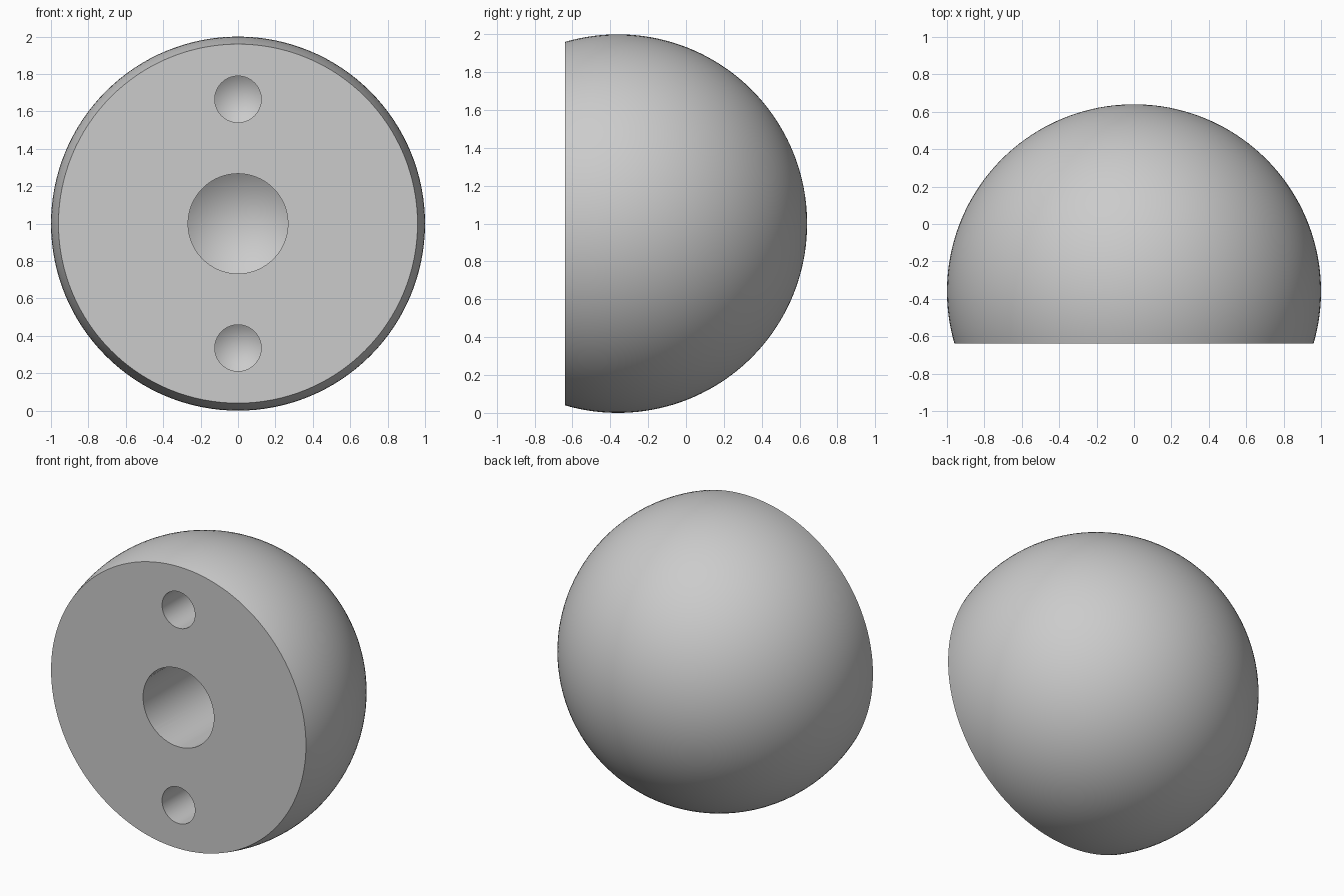
import bpy, bmesh
from math import pi, sin, cos, asin
from mathutils import Vector

cube = bpy.data.objects.get("Cube")
if cube:
    bpy.data.objects.remove(cube, do_unlink=True)

FRONT = -0.64      # flat front face
CENTRE = -0.36     # centre of the ball
HEIGHT = 1.0

grey = bpy.data.materials.new("plain grey")
grey.use_nodes = True
colour = (0.6, 0.6, 0.6, 1)
grey.diffuse_color = colour
grey.node_tree.nodes["Principled BSDF"].inputs["Base Color"].default_value = colour


def lathe(name, profile, z, steps):
    """Spin (radius, y) points around a front-to-back axis at height z."""
    bm = bmesh.new()
    verts = [bm.verts.new((r, y, 0)) for r, y in profile]
    edges = [bm.edges.new(pair) for pair in zip(verts, verts[1:])]
    bmesh.ops.spin(bm, geom=verts + edges, cent=(0, 0, 0), axis=(0, 1, 0),
                   angle=2 * pi, steps=steps, use_merge=True)
    bmesh.ops.remove_doubles(bm, verts=bm.verts, dist=0.0001)
    bmesh.ops.recalc_face_normals(bm, faces=bm.faces)
    bmesh.ops.translate(bm, verts=bm.verts, vec=Vector((0, 0, z)))
    mesh = bpy.data.meshes.new(name)
    bm.to_mesh(mesh)
    bm.free()
    mesh.materials.append(grey)
    obj = bpy.data.objects.new(name, mesh)
    bpy.context.collection.objects.link(obj)
    return obj


def drill(name, radius, depth, z):
    """Cutter for a round hole with a conical bottom."""
    end = FRONT + depth
    profile = [(0, FRONT - 0.1), (radius, FRONT - 0.1),
               (radius, end), (0, end + 0.7 * radius)]
    return lathe(name, profile, z, 64)


# Truncated ball with a flat front
rim = asin((FRONT - CENTRE) / 1.0)
count = 48
arc = [rim + (pi / 2 - rim) * i / count for i in range(count)]
outline = [(0, FRONT)] + [(cos(a), CENTRE + sin(a)) for a in arc]
outline.append((0, CENTRE + 1))
ball = lathe("truncated_ball", outline, HEIGHT, 128)

# Large centre hole and two small holes above and below it
cutters = [drill("centre_hole", 0.267, 0.72, HEIGHT)]
for label, side in (("upper", 1), ("lower", -1)):
    cutters.append(drill(label + "_hole", 0.124, 0.42, HEIGHT + side * 0.665))

bpy.context.view_layer.objects.active = ball
for cutter in cutters:
    cutter.hide_render = True
    cut = ball.modifiers.new(cutter.name, "BOOLEAN")
    cut.operation = "DIFFERENCE"
    cut.solver = "EXACT"
    cut.object = cutter
    bpy.ops.object.modifier_apply(modifier=cut.name)
    bpy.data.objects.remove(cutter, do_unlink=True)

# Smooth surfaces, crisp rims
bpy.ops.object.select_all(action="DESELECT")
ball.select_set(True)
bpy.ops.object.shade_smooth_by_angle(angle=pi / 6)
